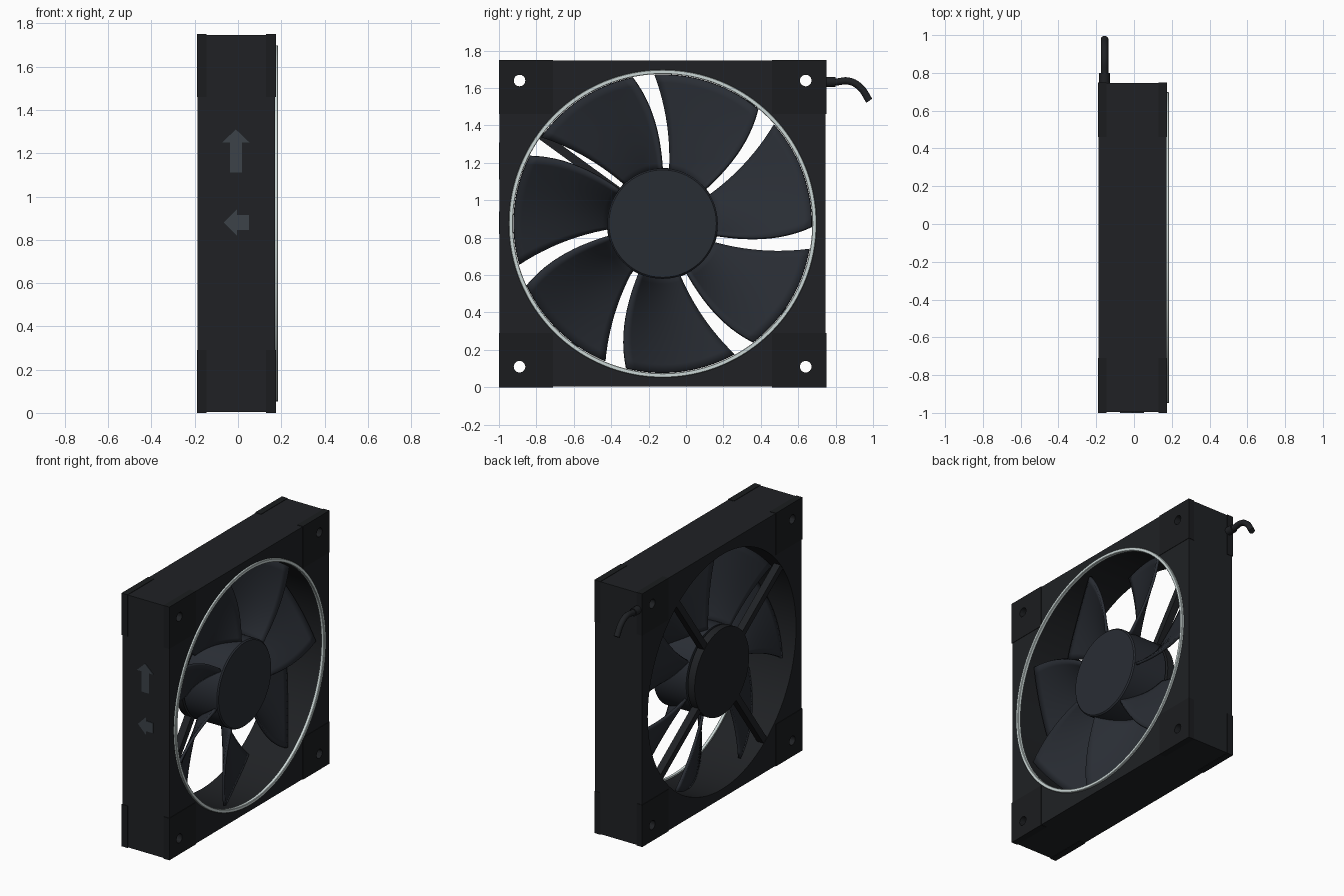
import bpy, bmesh
from math import sin, cos, pi, radians
from mathutils import Matrix, Vector

if "Cube" in bpy.data.objects:
    bpy.data.objects.remove(bpy.data.objects["Cube"])

CY, CZ = -0.125, 0.875          # fan axis, running along x
HALF = 0.875


def material(name, rgb):
    m = bpy.data.materials.new(name)
    m.diffuse_color = (*rgb, 1)
    m.use_nodes = True
    m.node_tree.nodes["Principled BSDF"].inputs["Base Color"].default_value = m.diffuse_color
    return m


BLACK = material("frame_black", (0.014, 0.0155, 0.018))
PAD = material("pad_black", (0.011, 0.012, 0.0135))
ROTOR = material("rotor_slate", (0.022, 0.026, 0.034))
SILVER = material("silver", (0.60, 0.68, 0.67))
MARK = material("mark_grey", (0.045, 0.055, 0.066))


def finish(name, bm, mat, smooth=True):
    bmesh.ops.recalc_face_normals(bm, faces=bm.faces)
    me = bpy.data.meshes.new(name)
    bm.to_mesh(me)
    bm.free()
    ob = bpy.data.objects.new(name, me)
    bpy.context.collection.objects.link(ob)
    me.materials.append(mat)
    if smooth:
        bpy.ops.object.select_all(action='DESELECT')
        ob.select_set(True)
        bpy.context.view_layer.objects.active = ob
        bpy.ops.object.shade_smooth_by_angle(angle=radians(35))
    return ob


def box(name, lo, hi, mat):
    bm = bmesh.new()
    lo, hi = Vector(lo), Vector(hi)
    m = Matrix.Translation((lo + hi) / 2) @ Matrix.Diagonal((*(hi - lo), 1))
    bmesh.ops.create_cube(bm, size=1, matrix=m)
    return finish(name, bm, mat, False)


def lathe(name, profile, mat, n=96, y=CY, z=CZ):
    """Closed (x, radius) profile spun round an x-parallel axis."""
    bm = bmesh.new()
    vs = [bm.verts.new((x, y, z + r)) for x, r in profile]
    es = [bm.edges.new((a, b)) for a, b in zip(vs, vs[1:] + vs[:1])]
    bmesh.ops.spin(bm, geom=vs + es, cent=(0, y, z), axis=(1, 0, 0),
                   angle=2 * pi, steps=n, use_duplicate=False)
    bmesh.ops.remove_doubles(bm, verts=bm.verts, dist=1e-5)
    return finish(name, bm, mat)


def disc(name, x0, x1, r, mat, y=CY, z=CZ, n=96):
    bm = bmesh.new()
    m = Matrix.Translation(((x0 + x1) / 2, y, z)) @ Matrix.Rotation(pi / 2, 4, 'Y')
    bmesh.ops.create_cone(bm, cap_ends=True, segments=n, radius1=r, radius2=r,
                          depth=x1 - x0, matrix=m)
    return finish(name, bm, mat)


def cut(target, cutters):
    for c in cutters:
        md = target.modifiers.new("cut", 'BOOLEAN')
        md.operation, md.solver, md.object = 'DIFFERENCE', 'EXACT', c
        c.hide_render = True
        bpy.context.view_layer.objects.active = target
        bpy.ops.object.modifier_apply(modifier=md.name)
        bpy.data.objects.remove(c)


# Square frame with bore and screw holes
frame = box("frame", (-0.187, -0.996, 0.003), (0.172, 0.747, 1.747), BLACK)
corners = [(sy, sz) for sy in (-1, 1) for sz in (-1, 1)]
cut(frame, [disc("bore_cutter", -0.4, 0.4, 0.81, BLACK, n=128)] +
    [disc("hole_cutter", -0.4, 0.4, 0.031, BLACK, CY + sy * 0.765, CZ + sz * 0.765, 24)
     for sy, sz in corners])
bpy.ops.object.select_all(action='DESELECT')
frame.select_set(True)
bpy.context.view_layer.objects.active = frame
bpy.ops.object.shade_smooth_by_angle(angle=radians(35))

# Slightly proud corner pads, front and back
for sy, sz in corners:
    for x0, x1 in ((0.13, 0.175), (-0.19, -0.145)):
        ys = sorted((CY + sy * HALF, CY + sy * 0.585))
        zs = sorted((CZ + sz * HALF, CZ + sz * 0.585))
        pad = box("corner_pad", (x0, ys[0], zs[0]), (x1, ys[1], zs[1]), PAD)
        cut(pad, [disc("hole_cutter", -0.4, 0.4, 0.031, PAD,
                       CY + sy * 0.765, CZ + sz * 0.765, 24)])

# Silver trim ring
lathe("trim_ring", [(0.165, 0.80), (0.183, 0.80), (0.186, 0.803), (0.186, 0.82),
                    (0.183, 0.823), (0.165, 0.823)], SILVER, 128)

# Rotor hub and motor housing
lathe("rotor_hub", [(-0.12, 0), (-0.12, 0.295), (0.132, 0.295), (0.14, 0.287), (0.14, 0)], ROTOR)
disc("motor_housing", -0.187, -0.135, 0.298, BLACK)

# Four struts behind the rotor
for k in range(4):
    bm = bmesh.new()
    m = (Matrix.Translation((-0.16, CY, CZ)) @ Matrix.Rotation(radians(54 + 90 * k), 4, 'X')
         @ Matrix.Translation((0, 0.55, 0)) @ Matrix.Diagonal((0.05, 0.54, 0.045, 1)))
    bmesh.ops.create_cube(bm, size=1, matrix=m)
    finish("strut", bm, BLACK, False)


def quad(a, b, c, u):
    """Quadratic through a, b, c at u = 0, 0.5, 1."""
    return a * (1 - u) * (1 - 2 * u) + 4 * b * u * (1 - u) + c * u * (2 * u - 1)


# Seven swept, pitched blades
NR, NT = 12, 14
for k in range(7):
    bm = bmesh.new()
    rows = []
    for i in range(NR + 1):
        u = i / NR
        r = 0.28 + 0.517 * u
        lead, trail = quad(91, 94.6, 101.8, u), quad(82, 87.3, 93, u) + 360 / 7
        row = []
        for j in range(NT + 1):
            t = j / NT
            a = radians(lead + (trail - lead) * t + k * 360 / 7)
            x = 0.12 - 0.225 * t - 0.025 * sin(pi * t)
            row.append(bm.verts.new((x, CY + r * cos(a), CZ + r * sin(a))))
        rows.append(row)
    for p, q in zip(rows, rows[1:]):
        for j in range(NT):
            bm.faces.new((p[j], p[j + 1], q[j + 1], q[j]))
    blade = finish("blade", bm, ROTOR)
    md = blade.modifiers.new("thickness", 'SOLIDIFY')
    md.thickness, md.offset = 0.018, 0

# Raised arrows on the front side
half_arrow = lambda s, h, w, b: [(-s, 0), (s, 0), (s, b), (w, b), (0, h), (-w, b), (-s, b)]
for name, pts in (
        ("arrow_up", [(-0.01 + a, 1.11 + b) for a, b in half_arrow(0.028, 0.20, 0.063, 0.14)]),
        ("arrow_side", [(0.05 - b, 0.88 + a) for a, b in half_arrow(0.035, 0.115, 0.06, 0.055)])):
    bm = bmesh.new()
    f = bm.faces.new([bm.verts.new((x, -0.99, z)) for x, z in pts])
    ext = bmesh.ops.extrude_face_region(bm, geom=[f])
    bmesh.ops.translate(bm, vec=(0, -0.01, 0),
                        verts=[v for v in ext["geom"] if isinstance(v, bmesh.types.BMVert)])
    finish(name, bm, MARK, False)


# Cable and its sleeve
def tube(name, pts, radius):
    cu = bpy.data.curves.new(name, 'CURVE')
    cu.dimensions, cu.bevel_depth, cu.bevel_resolution, cu.use_fill_caps = '3D', radius, 3, True
    sp = cu.splines.new('BEZIER')
    sp.bezier_points.add(len(pts) - 1)
    for bp, (y, z) in zip(sp.bezier_points, pts):
        bp.co = (-0.156, y, z)
        bp.handle_left_type = bp.handle_right_type = 'AUTO'
    ob = bpy.data.objects.new(name, cu)
    bpy.context.collection.objects.link(ob)
    cu.materials.append(BLACK)


tube("cable", [(0.74, 1.632), (0.80, 1.632), (0.87, 1.637), (0.93, 1.605), (0.98, 1.532)], 0.02)
tube("cable_sleeve", [(0.74, 1.632), (0.80, 1.632)], 0.028)
